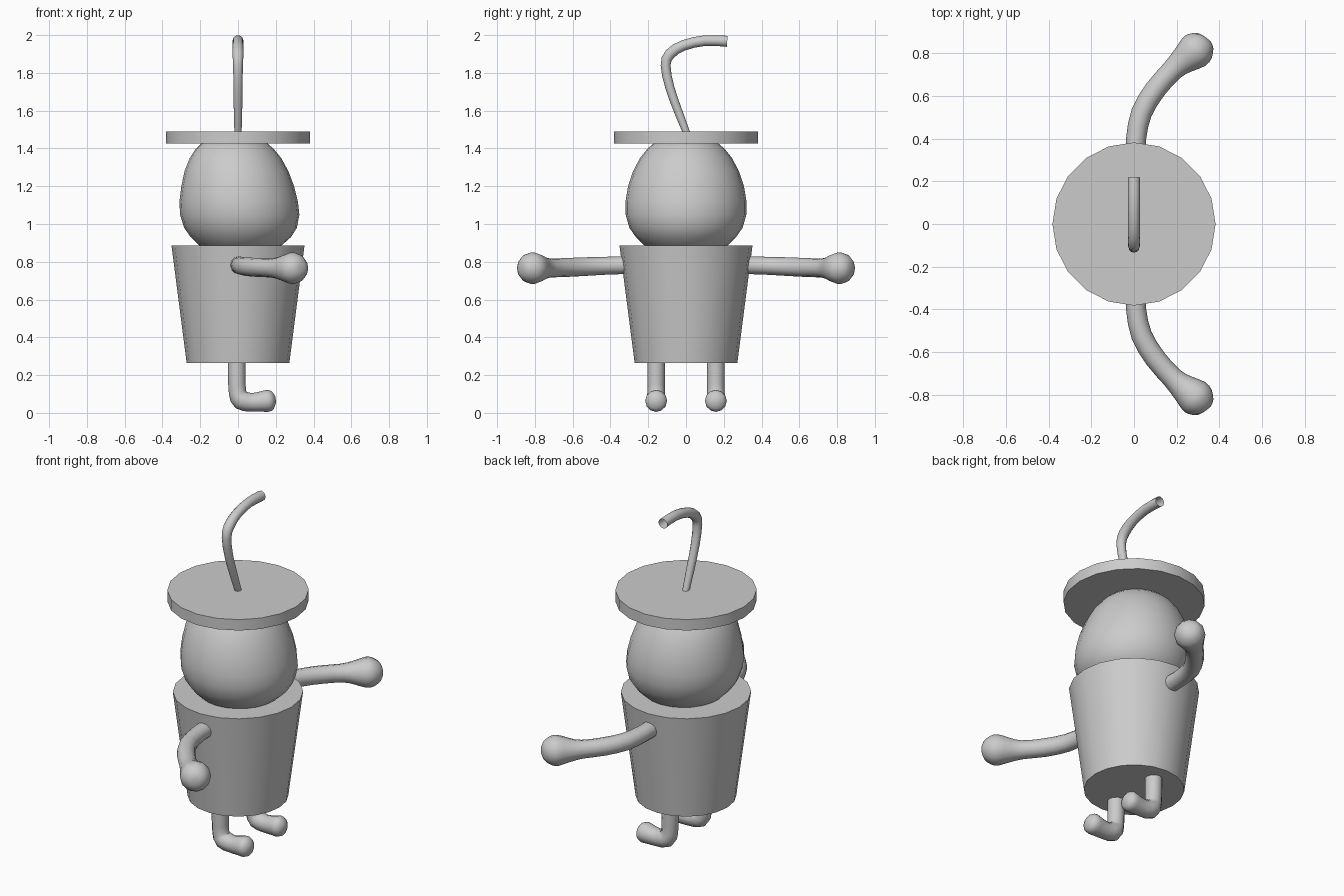
import bpy, bmesh, math
from mathutils import Vector

if "Cube" in bpy.data.objects:
    bpy.data.objects.remove(bpy.data.objects["Cube"])


def finish(name, bm, angle=40):
    bmesh.ops.recalc_face_normals(bm, faces=bm.faces[:])
    me = bpy.data.meshes.new(name)
    bm.to_mesh(me)
    bm.free()
    ob = bpy.data.objects.new(name, me)
    bpy.context.collection.objects.link(ob)
    bpy.ops.object.select_all(action='DESELECT')
    ob.select_set(True)
    bpy.context.view_layer.objects.active = ob
    bpy.ops.object.shade_smooth_by_angle(angle=math.radians(angle))
    return ob


def skin(bm, rings, cap_start=True, cap_end=True):
    vr = [[bm.verts.new(p) for p in ring] for ring in rings]
    n = len(vr[0])
    for a, b in zip(vr, vr[1:]):
        for i in range(n):
            j = (i + 1) % n
            bm.faces.new((a[i], a[j], b[j], b[i]))
    if cap_start:
        bm.faces.new(vr[0])
    if cap_end:
        bm.faces.new(vr[-1])


def disc(name, z0, z1, r0, r1, sides=20):
    bm = bmesh.new()
    skin(bm, [[(r * math.cos(i * math.tau / sides), r * math.sin(i * math.tau / sides), z)
               for i in range(sides)] for z, r in ((z0, r0), (z1, r1))])
    return finish(name, bm)


def spline(pts, steps=2):
    # Catmull-Rom through (x, y, z, radius) points
    p = [Vector(q) for q in pts]
    p = [p[0]] + p + [p[-1]]
    out = []
    for a, b, c, d in zip(p, p[1:], p[2:], p[3:]):
        for k in range(steps):
            t = k / steps
            out.append(0.5 * (2 * b + (c - a) * t + (2 * a - 5 * b + 4 * c - d) * t * t
                              + (3 * b - a - 3 * c + d) * t ** 3))
    return out + [p[-1]]


def tube(name, pts, side, sides=12, caps=True):
    # tapered tube along a roughly planar path; side is the plane normal
    bm = bmesh.new()
    path = spline(pts)
    pos = [q.to_3d() for q in path]
    rings = []
    for i, c in enumerate(pos):
        t = (pos[min(i + 1, len(pos) - 1)] - pos[max(i - 1, 0)]).normalized()
        v = t.cross(Vector(side)).normalized()
        u = v.cross(t)
        r = path[i][3]
        rings.append([c + r * (math.cos(k * math.tau / sides) * u + math.sin(k * math.tau / sides) * v)
                      for k in range(sides)])
    skin(bm, rings, caps, caps)
    return finish(name, bm, 60)


# Cup body and lid
disc("cup_body", 0.265, 0.885, 0.272, 0.352)
disc("lid", 1.425, 1.49, 0.382, 0.382)

# Egg-shaped head: z, back x, front x, half depth
profile = [(0.84, -0.10, 0.12, 0.11), (0.86, -0.16, 0.19, 0.17), (0.89, -0.21, 0.235, 0.225),
           (0.93, -0.25, 0.28, 0.265), (0.98, -0.285, 0.312, 0.30), (1.05, -0.307, 0.325, 0.32),
           (1.12, -0.31, 0.317, 0.32), (1.2, -0.30, 0.297, 0.307), (1.28, -0.283, 0.267, 0.28),
           (1.35, -0.255, 0.228, 0.243), (1.4, -0.222, 0.187, 0.203), (1.44, -0.18, 0.14, 0.155),
           (1.455, -0.10, 0.06, 0.08)]
bm = bmesh.new()
skin(bm, [[((b + f) / 2 + (f - b) / 2 * math.cos(k * math.tau / 24), d * math.sin(k * math.tau / 24), z)
           for k in range(24)] for z, b, f, d in profile])
finish("head", bm, 60)

# Bent straw, open at the ends
tube("straw", [(0, 0.012, 1.46, 0.018), (0, -0.035, 1.58, 0.022), (0, -0.085, 1.72, 0.024),
               (0, -0.108, 1.84, 0.026), (0, -0.085, 1.9, 0.029), (0, -0.015, 1.945, 0.028),
               (0, 0.1, 1.971, 0.028), (0, 0.218, 1.967, 0.029)], (1, 0, 0), caps=False)

# Arms and legs, mirrored left and right
arm = [(0.008, 0.29, 0.783, 0.048), (0.01, 0.4, 0.78, 0.047), (0.035, 0.52, 0.775, 0.049),
       (0.10, 0.63, 0.77, 0.05), (0.18, 0.72, 0.767, 0.051), (0.23, 0.765, 0.766, 0.065),
       (0.28, 0.805, 0.766, 0.084), (0.31, 0.833, 0.766, 0.078), (0.337, 0.858, 0.766, 0.05),
       (0.345, 0.867, 0.766, 0.015)]
leg = [(-0.007, 0.158, 0.30, 0.047), (-0.006, 0.158, 0.2, 0.047), (-0.003, 0.158, 0.11, 0.046),
       (0.018, 0.158, 0.068, 0.053), (0.07, 0.158, 0.056, 0.049), (0.125, 0.158, 0.06, 0.054),
       (0.16, 0.158, 0.064, 0.058), (0.185, 0.158, 0.067, 0.046), (0.2, 0.158, 0.068, 0.015)]
for label, s in (("left", 1), ("right", -1)):
    tube(label + "_arm", [(x, s * y, z, r) for x, y, z, r in arm], (0, 0, 1))
    tube(label + "_leg", [(x, s * y, z, r) for x, y, z, r in leg], (0, 1, 0))
